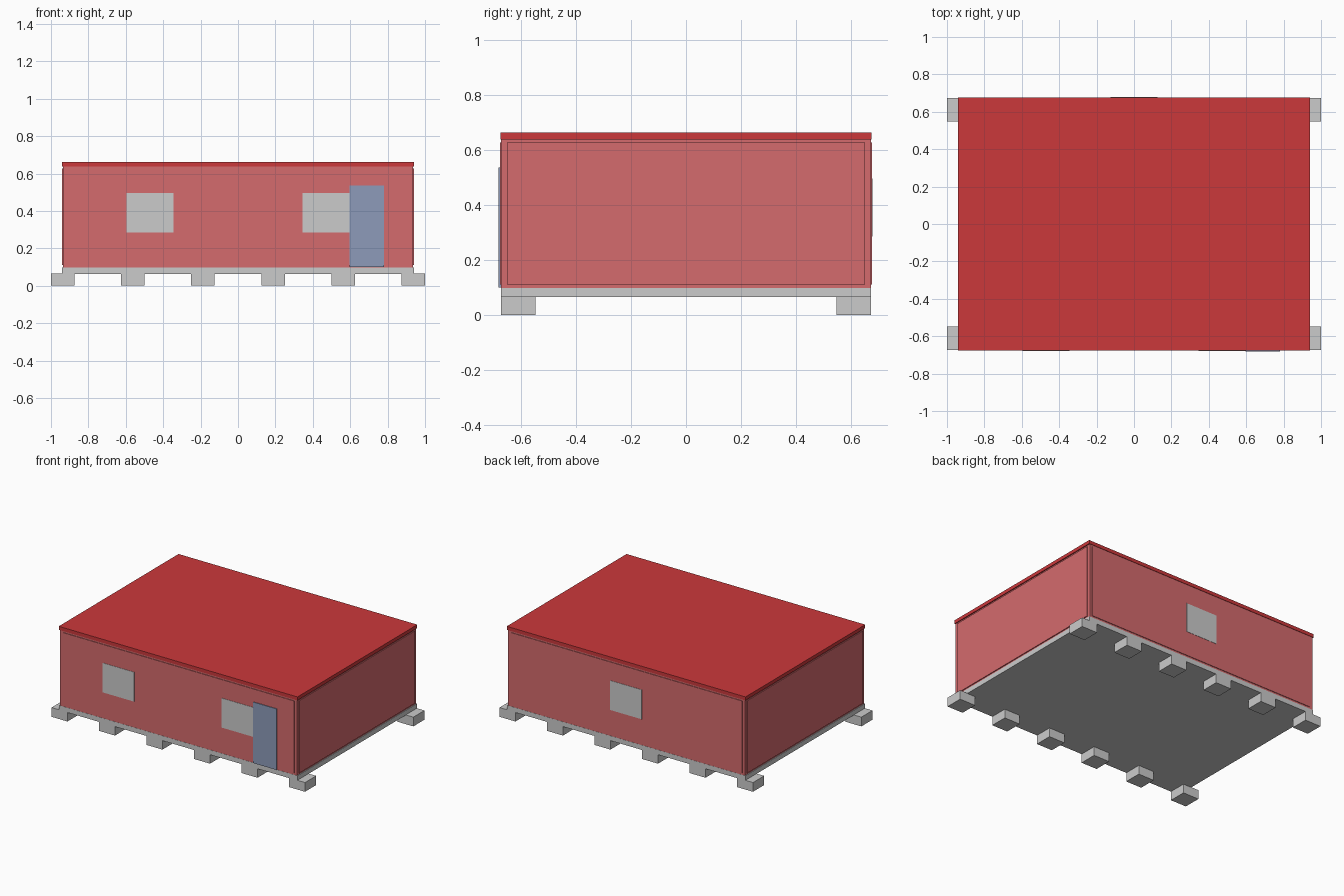
import bpy

if "Cube" in bpy.data.objects:
    bpy.data.objects.remove(bpy.data.objects["Cube"])


def material(name, rgb):
    m = bpy.data.materials.new(name)
    m.diffuse_color = (*rgb, 1)
    m.use_nodes = True
    m.node_tree.nodes["Principled BSDF"].inputs["Base Color"].default_value = m.diffuse_color
    return m


RED = material("wall_red", (0.66, 0.145, 0.153))
ROOF = material("roof_red", (0.60, 0.04, 0.044))
BLUE = material("door_blue", (0.27, 0.33, 0.49))


def box(name, x, y, z, mat=None):
    """Box from (min, max) ranges on each axis."""
    bpy.ops.mesh.primitive_cube_add(
        size=1, location=[(a + b) / 2 for a, b in (x, y, z)])
    o = bpy.context.object
    o.name = name
    o.scale = [b - a for a, b in (x, y, z)]
    bpy.ops.object.transform_apply(location=False, rotation=False, scale=True)
    if mat:
        o.data.materials.append(mat)
    return o


def span(s, a, b):
    """Range a..b mirrored to the side given by s."""
    return tuple(sorted((s * a, s * b)))


HX, HY = 0.935, 0.672       # half size of the wall core
Z0, Z1 = 0.098, 0.64        # wall bottom and top
T = 0.025                   # corner post size
OUT = 0.004                 # how far the panels stand proud

# Foundation blocks along both long sides
for side, s in (("front", -1), ("back", 1)):
    for i in range(6):
        x = -1 + i * 0.375
        box(f"foundation_block_{side}", (x, x + 0.125),
            span(s, 0.548, 0.673), (0, 0.066))

# Floor in three modules
w = 2 * 0.94 / 3
for i in range(3):
    x = -0.94 + i * w
    box("floor_slab", (x, x + w), (-0.673, 0.673), (0.064, Z0))

# Long and short walls, each with a raised cladding panel
for s, side in ((-1, "front"), (1, "back")):
    box(f"{side}_wall", (-HX, HX), span(s, HY - T, HY), (Z0, Z1), RED)
    box(f"{side}_panel", (-0.915, 0.915), span(s, HY - 0.005, HY + OUT),
        (0.11, 0.626), RED)
for s, side in ((-1, "left"), (1, "right")):
    box(f"{side}_wall", span(s, HX - T, HX), (-HY + T, HY - T), (Z0, Z1), RED)
    box(f"{side}_panel", span(s, HX - 0.005, HX + OUT + 0.002),
        (-0.65, 0.65), (0.11, 0.626), RED)

# Flat roof
box("roof", (-0.942, 0.942), (-0.675, 0.675), (0.637, 0.662), ROOF)

# Windows and door
for x in (-0.47, 0.47):
    box("front_window", (x - 0.125, x + 0.125), (-0.678, -0.66), (0.285, 0.495))
box("back_window", (-0.125, 0.125), (0.66, 0.678), (0.285, 0.495))
box("door", (0.595, 0.78), (-0.681, -0.66), (0.1, 0.535), BLUE)
